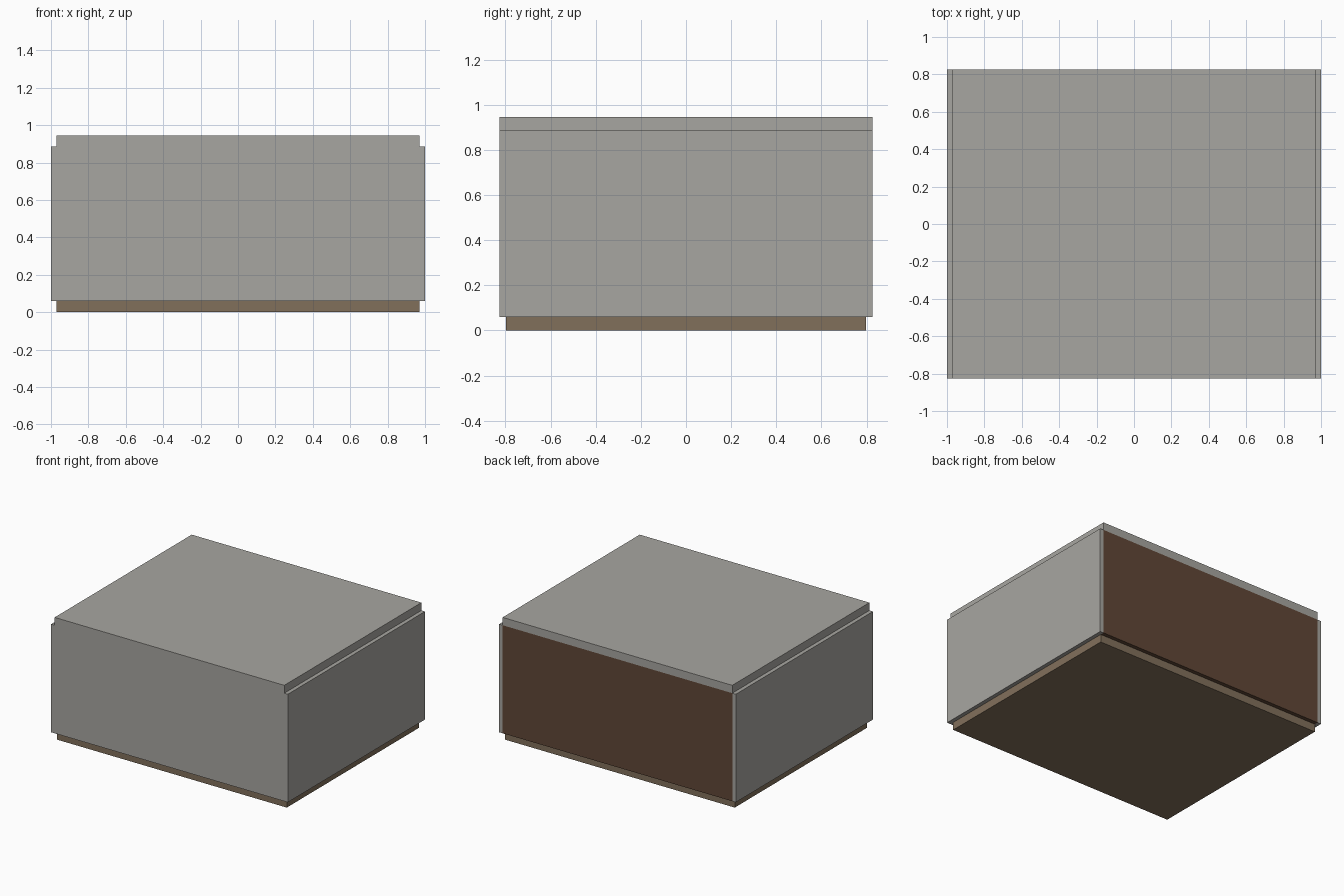
import bpy
import bmesh
from mathutils import Vector

cube = bpy.data.objects.get("Cube")
if cube:
    bpy.data.objects.remove(cube, do_unlink=True)


def material(name, color):
    mat = bpy.data.materials.new(name)
    mat.use_nodes = True
    mat.diffuse_color = (*color, 1)
    mat.node_tree.nodes["Principled BSDF"].inputs["Base Color"].default_value = (*color, 1)
    return mat


def box(name, low, high, mat):
    low, high = Vector(low), Vector(high)
    bm = bmesh.new()
    bmesh.ops.create_cube(bm, size=1)
    for v in bm.verts:
        v.co = (low + high) / 2 + v.co * (high - low)
    mesh = bpy.data.meshes.new(name)
    bm.to_mesh(mesh)
    bm.free()
    mesh.materials.append(mat)
    obj = bpy.data.objects.new(name, mesh)
    bpy.context.collection.objects.link(obj)
    return obj


grey = material("warm grey", (0.39, 0.38, 0.355))
tan = material("tan wood", (0.222, 0.162, 0.105))
brown = material("dark brown", (0.118, 0.063, 0.037))

X, Y, T = 1.0, 0.827, 0.03      # half width, half depth, panel thickness
LOW, HIGH, TOP = 0.06, 0.885, 0.945
inner = X - T

# Recessed base and top slab
box("base", (-inner, T - Y, 0), (inner, Y - T, LOW), tan)
box("top_slab", (-inner, -Y, HIGH), (inner, Y, TOP), grey)

# Side panels, stopping behind the full-width front
for name, x in (("left_panel", inner), ("right_panel", -X)):
    box(name, (x, T - Y, LOW), (x + T, Y, HIGH), grey)
box("front_panel", (-X, -Y, LOW), (X, T - Y, HIGH), grey)

# Back panel flush between the sides
box("back_panel", (-inner, Y - T, LOW), (inner, Y, HIGH), brown)
